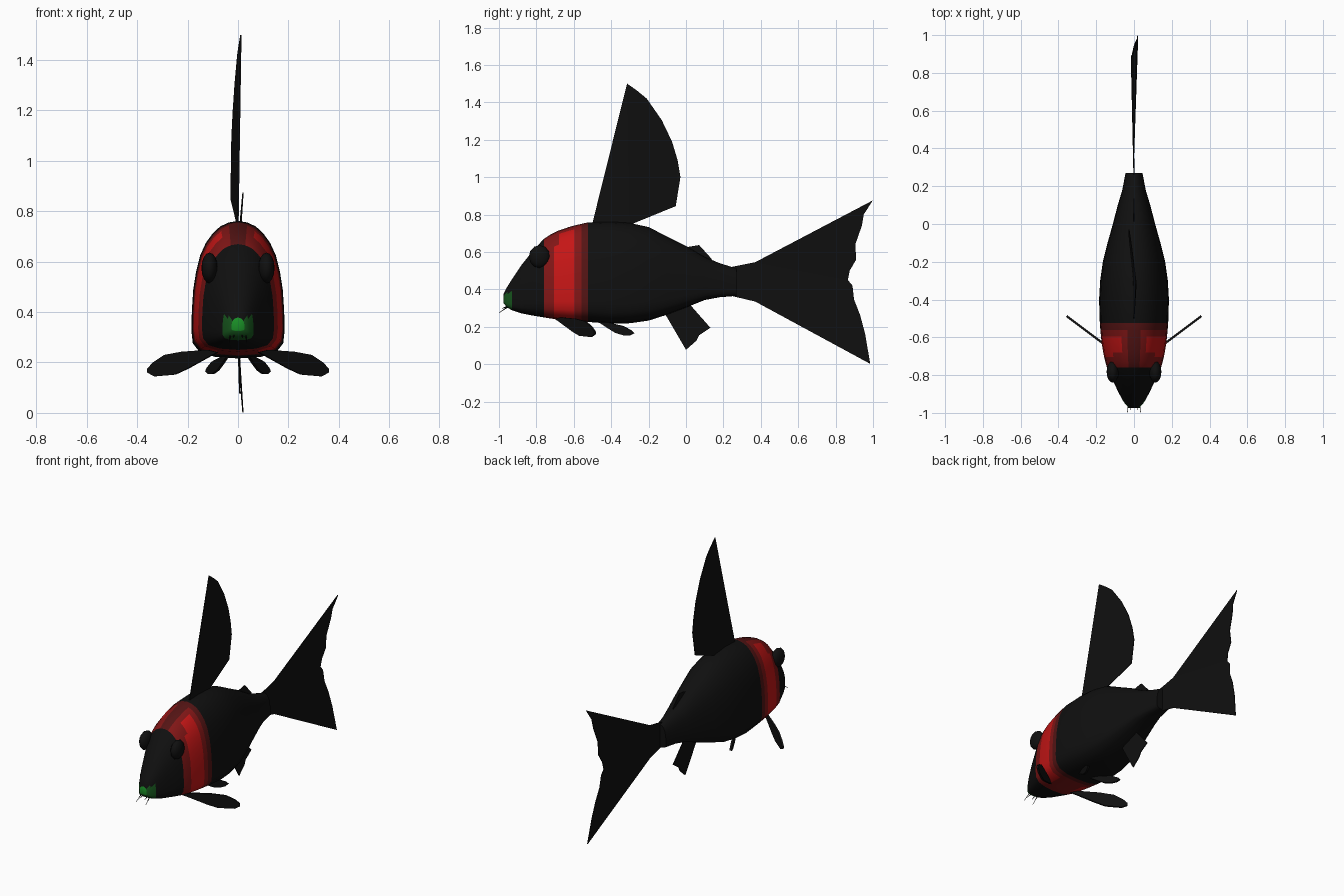
import bpy, bmesh, math
from mathutils import Vector


def material(name, rgb):
    m = bpy.data.materials.new(name)
    m.diffuse_color = (*rgb, 1)
    return m


BLACK = material("black", (0.005, 0.005, 0.005))
RED = material("bright red", (0.56, 0.008, 0.008))
MID = material("medium red", (0.22, 0.008, 0.008))
DARK = material("dark red", (0.09, 0.007, 0.007))
GREEN = material("dark green", (0.008, 0.09, 0.012))
LIME = material("bright green", (0.01, 0.28, 0.02))


def finish(bm, name, mats, smooth=None):
    bmesh.ops.recalc_face_normals(bm, faces=bm.faces)
    me = bpy.data.meshes.new(name)
    bm.to_mesh(me)
    bm.free()
    ob = bpy.data.objects.new(name, me)
    bpy.context.collection.objects.link(ob)
    for m in mats:
        me.materials.append(m)
    if smooth:
        bpy.ops.object.select_all(action='DESELECT')
        ob.select_set(True)
        bpy.context.view_layer.objects.active = ob
        bpy.ops.object.shade_smooth_by_angle(angle=math.radians(smooth))
    return ob


# Body: stations along y as (y, top, bottom, half width)
STATIONS = [
    (-0.975, 0.378, 0.325, 0.026), (-0.955, 0.415, 0.302, 0.045),
    (-0.93, 0.455, 0.288, 0.062), (-0.88, 0.53, 0.272, 0.088),
    (-0.82, 0.605, 0.26, 0.115), (-0.76, 0.67, 0.25, 0.143),
    (-0.73, 0.69, 0.245, 0.152), (-0.705, 0.703, 0.242, 0.158),
    (-0.68, 0.715, 0.24, 0.163), (-0.63, 0.732, 0.235, 0.171),
    (-0.595, 0.742, 0.232, 0.175), (-0.56, 0.75, 0.229, 0.178),
    (-0.525, 0.758, 0.226, 0.181), (-0.4, 0.762, 0.216, 0.185),
    (-0.3, 0.755, 0.219, 0.179), (-0.2, 0.733, 0.233, 0.165),
    (-0.1, 0.682, 0.265, 0.14), (0.0, 0.632, 0.303, 0.112),
    (0.1, 0.573, 0.343, 0.086), (0.18, 0.54, 0.358, 0.062),
    (0.27, 0.512, 0.365, 0.045)]

# Half cross-section, bottom to top: flat belly, upright flanks, arched back
SECTION = [(0, 0), (0.5, 0.012), (0.82, 0.045), (0.97, 0.11), (1, 0.2),
           (0.99, 0.35), (0.96, 0.5), (0.9, 0.63), (0.81, 0.75),
           (0.69, 0.84), (0.54, 0.91), (0.38, 0.96), (0.2, 0.988), (0, 1)]


def body_colour(c):
    ax = abs(c.x)
    if c.y < -0.97:
        return 5
    if c.y < -0.94 and c.z < 0.375 and ax < 0.06:
        return 4
    if c.y < -0.76 or c.y > -0.525:
        return 0
    if c.y > -0.56 or ax < 0.025:
        return 3
    bright = -0.705 < c.y < -0.595 and c.z < 0.71 and ax > 0.1
    bright = bright or (-0.68 < c.y < -0.595 and ax > 0.06 and c.z > 0.5)
    return 1 if bright else 2


bm = bmesh.new()
loop = SECTION + [(-w, t) for w, t in SECTION[-2:0:-1]]
rings = [[bm.verts.new((w * hw, y, lo + (top - lo) * t)) for w, t in loop]
         for y, top, lo, hw in STATIONS]
n = len(loop)
for a, b in zip(rings, rings[1:]):
    for i in range(n):
        j = (i + 1) % n
        bm.faces.new((a[i], a[j], b[j], b[i]))
bm.faces.new(rings[0])
bm.faces.new(rings[-1])
for f in bm.faces:
    f.material_index = body_colour(f.calc_center_median())
finish(bm, "body", [BLACK, RED, MID, DARK, GREEN, LIME], 50)


# Thin fins: outline in two coordinates, placed in space by a function
def fin(name, outline, place, thickness=0.005):
    bm = bmesh.new()
    bm.faces.new([bm.verts.new(place(u, v)) for u, v in outline])
    bmesh.ops.triangulate(bm, faces=bm.faces)
    ob = finish(bm, name, [BLACK])
    mod = ob.modifiers.new("thickness", 'SOLIDIFY')
    mod.thickness = thickness
    mod.offset = 0
    return ob


# Tall back fin, its trailing edge bowed to one side
def bowed(y, z):
    back = max(0, min(1, (y + 0.32) / 0.28))
    return Vector((0.012 * (z - 0.75) / 0.75 - 0.03 * back, y, z))


fin("dorsal_fin", [(-0.5, 0.755), (-0.315, 1.5), (-0.265, 1.465),
                   (-0.21, 1.42), (-0.13, 1.305), (-0.075, 1.19),
                   (-0.045, 1.09), (-0.03, 1.0), (-0.055, 0.845),
                   (-0.3, 0.745), (-0.4, 0.73)], bowed)
fin("small_dorsal_fin", [(-0.03, 0.62), (0.03, 0.612), (0.07, 0.637),
                         (0.14, 0.56), (0.1, 0.55)],
    lambda y, z: Vector((0, y, z)))
fin("anal_fin", [(-0.13, 0.3), (0, 0.077), (0.055, 0.125), (0.07, 0.155),
                 (0.13, 0.195), (0.02, 0.32)],
    lambda y, z: Vector((0.03 * (0.3 - z), y, z)))


# Forked tail with tips swept to one side and the middle to the other
def swept(y, z):
    reach = max(0, (y - 0.25) / 0.75)
    spread = min(1, abs(z - 0.44) / 0.43)
    return Vector(((0.038 * spread - 0.018) * reach, y, z))


fin("tail_fin", [(0.23, 0.368), (0.37, 0.335), (0.985, 0.002), (0.957, 0.165),
                 (0.93, 0.265), (0.897, 0.345), (0.875, 0.385), (0.89, 0.42),
                 (0.865, 0.45), (0.875, 0.5), (0.91, 0.56), (0.905, 0.64),
                 (0.94, 0.74), (0.95, 0.8), (0.998, 0.875), (0.37, 0.545),
                 (0.23, 0.517)], swept)

PECTORAL = [(0.08, 0.24), (0.12, 0.25), (0.22, 0.243), (0.29, 0.23),
            (0.335, 0.2), (0.357, 0.175), (0.357, 0.16), (0.33, 0.145),
            (0.25, 0.152), (0.2, 0.175), (0.11, 0.225)]
PELVIC = [(0.04, 0.225), (0.065, 0.222), (0.1, 0.203), (0.12, 0.178),
          (0.125, 0.165), (0.115, 0.154), (0.1, 0.154), (0.08, 0.168),
          (0.06, 0.195)]

for s, side in ((1, "right"), (-1, "left")):
    # Paired lower fins
    fin("pectoral_fin_" + side, PECTORAL,
        lambda x, z: Vector((s * x, -0.68 + 0.75 * (x - 0.1), z)), 0.012)
    fin("pelvic_fin_" + side, PELVIC,
        lambda x, z: Vector((s * x, -0.465 + 2.2 * (x - 0.04), z)), 0.012)

    # Bulging eyes
    bm = bmesh.new()
    bmesh.ops.create_uvsphere(bm, u_segments=12, v_segments=8, radius=1)
    for v in bm.verts:
        x, y, z = v.co
        v.co = (s * 0.113 + z * 0.032, -0.783 + y * 0.057, 0.575 + x * 0.061)
    finish(bm, "eye_" + side, [BLACK], 60)

    # Whiskers at the mouth
    for k, (p, q) in enumerate([((0.03, -0.94, 0.315), (0.035, -0.999, 0.275)),
                                ((0.015, -0.95, 0.31), (0.018, -0.985, 0.298))]):
        p, q = (Vector((s * c[0], c[1], c[2])) for c in (p, q))
        bm = bmesh.new()
        bmesh.ops.create_cone(bm, segments=4, radius1=0.004, radius2=0.001,
                              depth=(q - p).length, cap_ends=True)
        rot = (q - p).to_track_quat('Z', 'Y')
        for v in bm.verts:
            v.co = rot @ v.co + (p + q) / 2
        finish(bm, f"whisker_{side}_{k + 1}", [BLACK])
